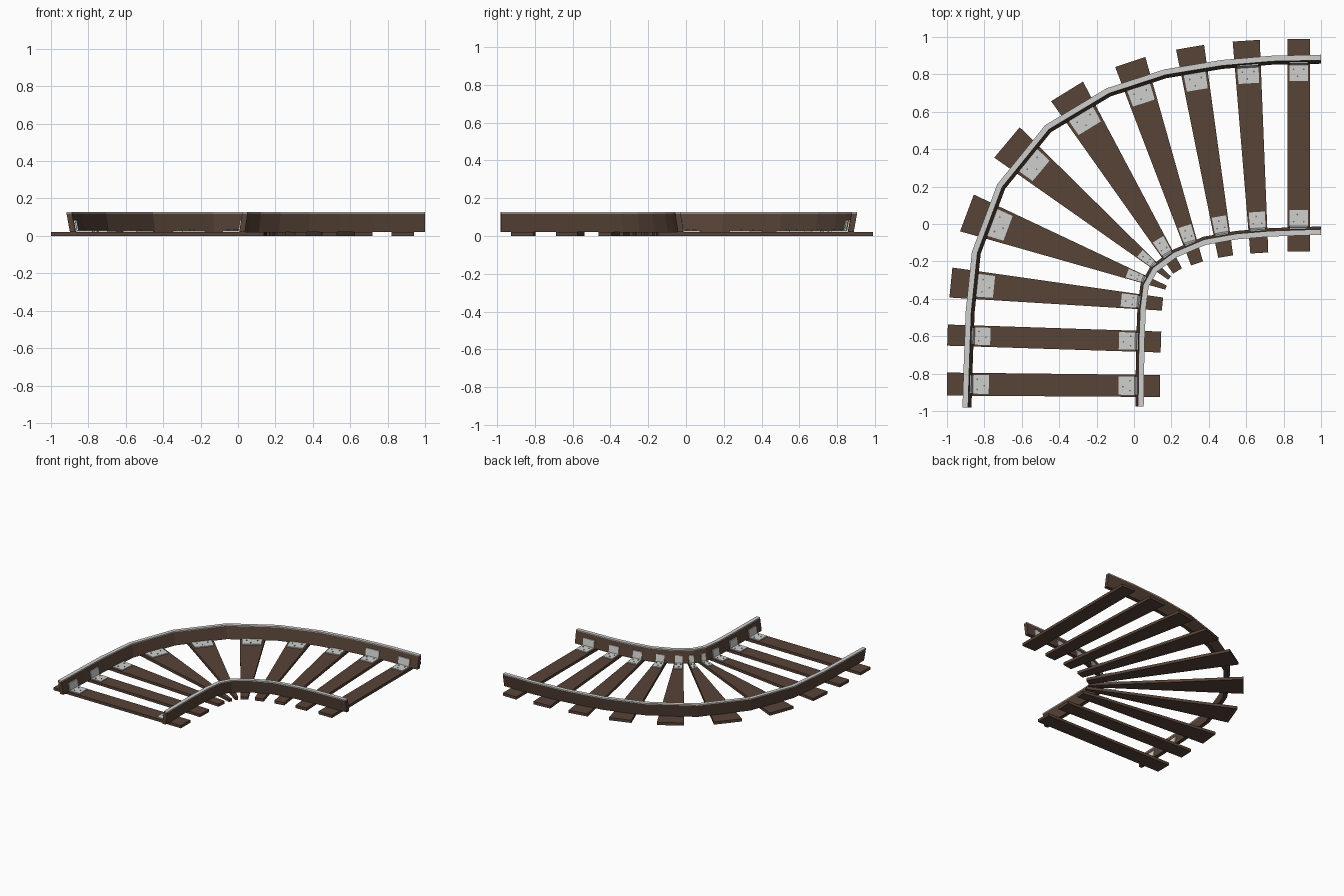
import bpy, bmesh, math
from mathutils import Vector as V

if "Cube" in bpy.data.objects:
    bpy.data.objects.remove(bpy.data.objects["Cube"])


def material(name, rgb):
    m = bpy.data.materials.new(name)
    m.diffuse_color = (*rgb, 1)
    m.use_nodes = True
    m.node_tree.nodes["Principled BSDF"].inputs["Base Color"].default_value = m.diffuse_color
    return m


BROWN = material("weathered_brown", (0.095, 0.056, 0.038))
STEEL = material("light_steel", (0.62, 0.62, 0.61))
BOLT = material("dark_bolt", (0.16, 0.16, 0.16))

TIE_Z, RAIL_Z, CAP_Z = 0.022, 0.12, 0.127


def finish(name, bm, mat):
    bmesh.ops.recalc_face_normals(bm, faces=bm.faces)
    me = bpy.data.meshes.new(name)
    bm.to_mesh(me)
    bm.free()
    me.materials.append(mat)
    ob = bpy.data.objects.new(name, me)
    bpy.context.collection.objects.link(ob)
    return ob


def loft(bm, rings):
    """Bridge equal rings of points and close both ends."""
    rows = [[bm.verts.new(p) for p in r] for r in rings]
    n = len(rows[0])
    for a, b in zip(rows, rows[1:]):
        for i in range(n):
            bm.faces.new((a[i], a[(i + 1) % n], b[(i + 1) % n], b[i]))
    bm.faces.new(rows[0])
    bm.faces.new(rows[-1][::-1])


# Rail paths, along the centre of the top surface
OUTER = [(1, .89), (.74, .885), (.47, .862), (.166, .812), (-.14, .712), (-.465, .517),
         (-.718, .205), (-.852, -.152), (-.885, -.47), (-.895, -.74), (-.902, -.982)]
INNER = [(1, -.043), (.73, -.052), (.55, -.067), (.38, -.097), (.22, -.165), (.112, -.245),
         (.064, -.33), (.048, -.457), (.041, -.645), (.037, -.975)]

# Ties: outer end x, y, width, inner end x, y, width
TIES = [(.88, .99, .12, .88, -.147, .12), (.60, .98, .145, .67, -.155, .096),
        (.30, .945, .152, .49, -.174, .081), (-.02, .866, .17, .337, -.211, .067),
        (-.358, .709, .20, .233, -.251, .055), (-.679, .436, .212, .19, -.289, .023),
        (-.893, .059, .21, .171, -.34, .023), (-.979, -.313, .161, .152, -.428, .07),
        (-.997, -.594, .113, .144, -.631, .112), (-1.0, -.856, .123, .139, -.866, .118)]


def normals(path):
    """Mitred sideways vectors pointing to the outside of the curve."""
    seg = []
    for a, b in zip(path, path[1:]):
        d = (V(b) - V(a)).normalized()
        seg.append(V((d.y, -d.x)))
    out = [V((0, 1))]
    for a, b in zip(seg, seg[1:]):
        m = (a + b).normalized()
        out.append(m / m.dot(a))
    return out + [V((-1, 0))]


def sweep(name, path, section, mat):
    bm = bmesh.new()
    loft(bm, [[(p[0] + n.x * o, p[1] + n.y * o, z) for o, z in section]
              for p, n in zip(path, normals(path))])
    finish(name, bm, mat)


# Leaning rails with a thin light cap
for label, path, lean in (("outer", OUTER, -.018), ("inner", INNER, .015)):
    h = .015
    sweep(label + "_rail", path,
          [(lean - h, TIE_Z), (lean + h, TIE_Z), (h, RAIL_Z), (-h, RAIL_Z)], BROWN)
    sweep(label + "_rail_cap", path,
          [(-h, RAIL_Z), (h, RAIL_Z), (h, CAP_Z), (-h, CAP_Z)], STEEL)


def crossing(a, b, path):
    """Distance from a along a-b at which the tie meets the rail."""
    for p, q in zip(path, path[1:]):
        p, q = V(p), V(q)
        r, s, w = b - a, q - p, p - a
        den = r.x * s.y - r.y * s.x
        if abs(den) < 1e-9:
            continue
        t = (w.x * s.y - w.y * s.x) / den
        u = (w.x * r.y - w.y * r.x) / den
        if 0 <= t <= 1 and 0 <= u <= 1:
            return t * r.length
    return 0.1


plates, bolts = bmesh.new(), bmesh.new()
for i, (ax, ay, aw, bx, by, bw) in enumerate(TIES):
    a, b = V((ax, ay)), V((bx, by))
    length = (b - a).length
    d = (b - a) / length
    side = V((-d.y, d.x))

    def at(s, k, z):
        """Point s along the tie, k half-widths sideways, height z."""
        w = aw + (bw - aw) * s / length
        p = a + d * s + side * (k * w / 2)
        return (p.x, p.y, z)

    def block(bm, low, high, k):
        loft(bm, [[at(s0, -k, z), at(s1, -k, z), at(s1, k, z), at(s0, k, z)]
                  for s0, s1, z in (low, high)])

    # Tapered tie
    bm = bmesh.new()
    block(bm, (0, length, 0), (0, length, TIE_Z), 1)
    finish("tie_%02d" % (i + 1), bm, BROWN)

    # Brackets on the track side of each rail
    for path, sgn, lean in ((OUTER, 1, .018), (INNER, -1, .015)):
        hit = crossing(a, b, path)
        top = TIE_Z + .008
        s0, s1 = sorted((hit + sgn * .01, hit + sgn * .122))
        block(plates, (s0, s1, TIE_Z), (s0, s1, top), .82)
        if sgn < 0 or i in (0, 1, 8, 9):
            lo = sorted((hit + sgn * (lean + .005), hit + sgn * (lean + .022)))
            hi = sorted((hit + sgn * (lean * .35 + .005), hit + sgn * (lean * .35 + .022)))
            block(plates, (*lo, TIE_Z), (*hi, .085), .82)
        # Small bolt heads
        for s, k in ((.06, -.45), (.06, .45), (.098, -.1)):
            c = V(at(hit + sgn * s, k, 0))
            loft(bolts, [[(c.x + .005 * math.cos(j * math.pi / 3),
                           c.y + .005 * math.sin(j * math.pi / 3), z) for j in range(6)]
                         for z in (top, top + .004)])

finish("rail_brackets", plates, STEEL)
finish("bracket_bolts", bolts, BOLT)
